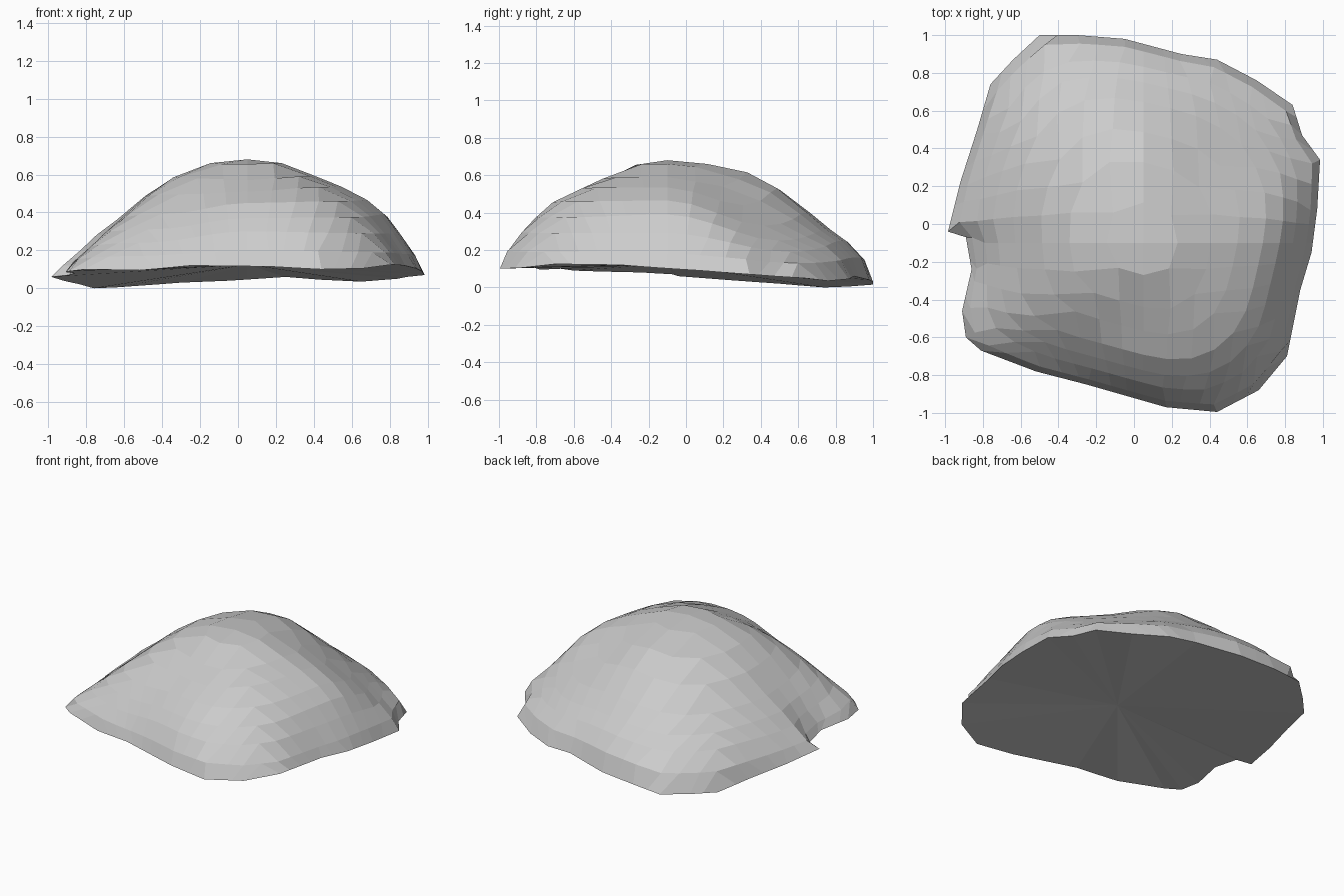
import bpy, bmesh, math

if "Cube" in bpy.data.objects:
    bpy.data.objects.remove(bpy.data.objects["Cube"])

CX, CY, TOP = 0.05, -0.10, 0.68
TAU = 2 * math.pi

# Rim outline seen from above (x, y, z), counter-clockwise
RIM = [(.985, .34, .07), (.97, .08, .09), (.94, -.15, .105), (.88, -.35, .12), (.81, -.70, .125),
       (.66, -.88, .105), (.44, -.995, .10), (.17, -.97, .115), (-.25, -.85, .12), (-.52, -.78, .095),
       (-.81, -.67, .10), (-.89, -.60, .09), (-.91, -.46, .085), (-.86, -.24, .08), (-.89, -.07, .07),
       (-.985, -.04, .06), (-.92, .22, .04), (-.83, .50, .02), (-.76, .74, .0), (-.64, .87, .005),
       (-.50, 1.0, .015), (-.30, 1.0, .03), (-.05, .98, .04), (.25, .90, .06), (.44, .87, .045),
       (.65, .76, .035), (.84, .63, .05), (.89, .47, .06)]

# Ring positions from centre to rim, and slope heights in 8 compass directions (E, NE, N ...)
T = [0, .2, .4, .55, .7, .8, .88, .96, 1]
SLOPES = [(.660, .59, .535, .465, .39, .29, .18),
          (.645, .54, .44, .33, .25, .19, .13),
          (.660, .615, .53, .40, .31, .25, .16),
          (.660, .59, .49, .37, .29, .22, .12),
          (.660, .585, .485, .36, .28, .20, .12),
          (.655, .58, .495, .39, .31, .24, .17),
          (.655, .57, .51, .45, .37, .30, .20),
          (.660, .59, .535, .46, .375, .29, .19)]
polar = sorted((math.atan2(y - CY, x - CX) % TAU, math.hypot(x - CX, y - CY), z) for x, y, z in RIM)
polar = [(polar[-1][0] - TAU,) + polar[-1][1:]] + polar + [(polar[0][0] + TAU,) + polar[0][1:]]


def rim_at(a):
    """Radius and height of the rim in direction a (straight between outline points)."""
    a %= TAU
    for (a1, r1, z1), (a2, r2, z2) in zip(polar, polar[1:]):
        if a1 <= a <= a2:
            u, v = r1 * math.sin(a - a1), r2 * math.sin(a2 - a)
            f = (a - a1) / (a2 - a1)
            return r1 * r2 * math.sin(a2 - a1) / (u + v), z1 + f * (z2 - z1)


def point(k, a):
    """Surface point on ring k in direction a; inner rings follow a softened outline."""
    if k == 0:
        return CX, CY, TOP
    a %= TAU
    if k >= N - 1:
        near = min((p[0] for p in polar), key=lambda b: abs(b - a))
        if abs(near - a) < TAU / (16 * N):
            a = near
    r, z = rim_at(a)
    soft = sum(rim_at(a + d * .1)[0] for d in range(-3, 4)) / 7
    r = (soft + T[k] ** 4 * (r - soft)) * T[k]
    if k < N:
        s = (a % TAU) / (TAU / 8)
        i, f = int(s) % 8, (1 - math.cos(math.pi * (s % 1))) / 2
        z = SLOPES[i][k - 1] * (1 - f) + SLOPES[(i + 1) % 8][k - 1] * f
    return CX + r * math.cos(a), CY + r * math.sin(a), z


# Dome: a square grid of quads wrapped onto the rounded outline
N = 8
bm = bmesh.new()
grid = {}
for i in range(-N, N + 1):
    for j in range(-N, N + 1):
        k = max(abs(i), abs(j))
        if k == 0:
            a = 0
        elif abs(i) >= abs(j):
            a = j / k * math.pi / 4 if i > 0 else math.pi - j / k * math.pi / 4
        else:
            a = math.pi / 2 - i / k * math.pi / 4 if j > 0 else -math.pi / 2 + i / k * math.pi / 4
        grid[i, j] = bm.verts.new(point(k, a))
for i in range(-N, N):
    for j in range(-N, N):
        bm.faces.new([grid[i, j], grid[i + 1, j], grid[i + 1, j + 1], grid[i, j + 1]])

# Underside: slightly hollow faceted fan
base = bm.verts.new((CX, CY, .125))
for e in [e for e in bm.edges if e.is_boundary]:
    bm.faces.new([e.verts[0], e.verts[1], base])
bmesh.ops.recalc_face_normals(bm, faces=bm.faces)

mesh = bpy.data.meshes.new("rock")
bm.to_mesh(mesh)
bm.free()
bpy.context.collection.objects.link(bpy.data.objects.new("rock", mesh))
